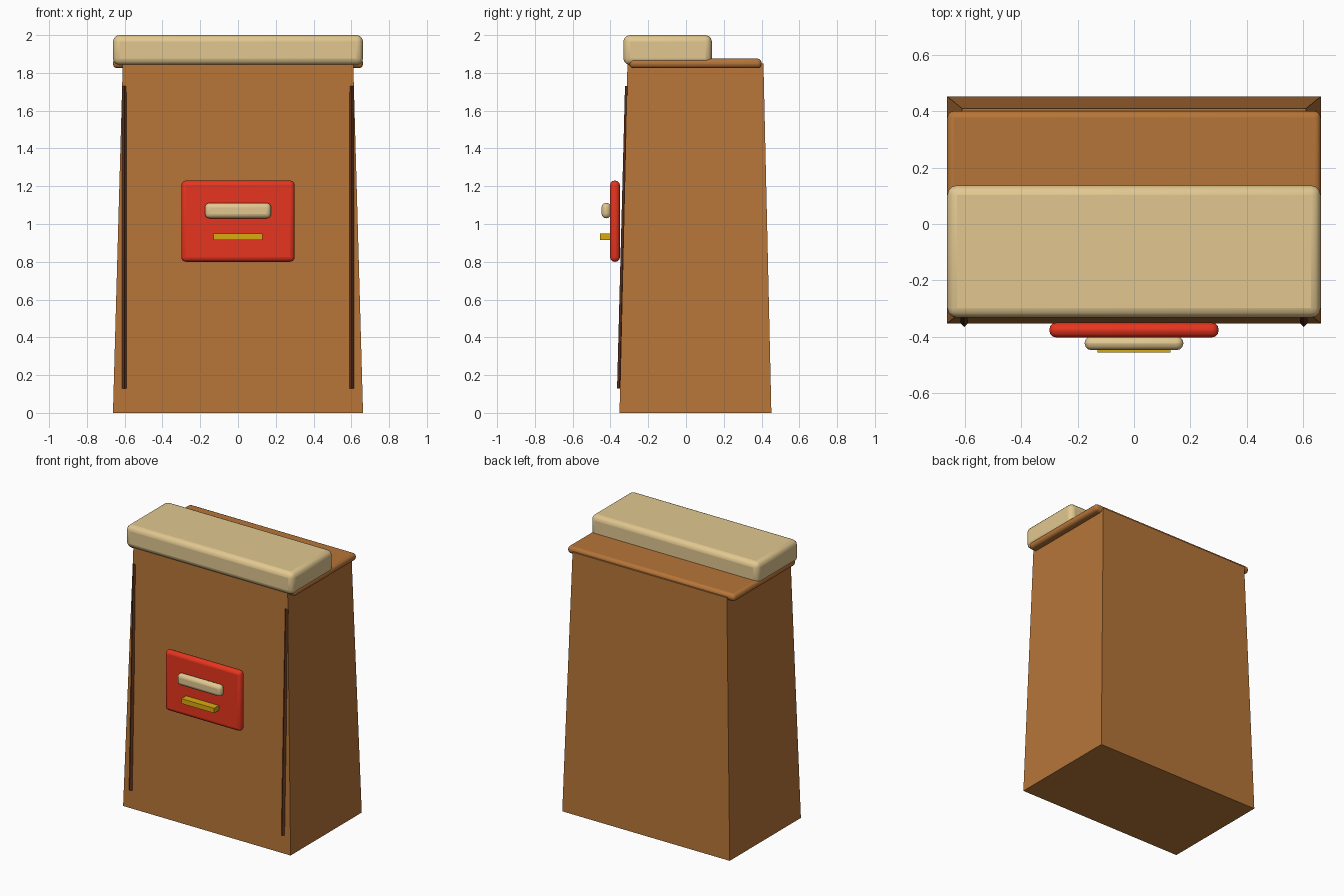
import bpy
import bmesh
import math
from mathutils import Vector

cube = bpy.data.objects.get("Cube")
if cube:
    bpy.data.objects.remove(cube, do_unlink=True)


def material(name, rgb):
    mat = bpy.data.materials.new(name)
    mat.use_nodes = True
    color = (*rgb, 1)
    mat.diffuse_color = color
    mat.node_tree.nodes["Principled BSDF"].inputs["Base Color"].default_value = color
    return mat


paper = material("brown paper", (0.47, 0.178, 0.04))
crease = material("dark crease", (0.11, 0.032, 0.013))
cream = material("cream", (0.76, 0.575, 0.28))
red = material("red", (0.80, 0.035, 0.013))
gold = material("gold", (0.70, 0.41, 0.005))


def finish(name, bm, mat):
    bmesh.ops.recalc_face_normals(bm, faces=bm.faces)
    mesh = bpy.data.meshes.new(name)
    bm.to_mesh(mesh)
    bm.free()
    mesh.materials.append(mat)
    obj = bpy.data.objects.new(name, mesh)
    bpy.context.collection.objects.link(obj)
    return obj


def box(name, low, high, mat, bevel=0, segments=3):
    """Box between two corners, with optionally rounded edges."""
    low, high = Vector(low), Vector(high)
    bm = bmesh.new()
    bmesh.ops.create_cube(bm, size=1)
    for v in bm.verts:
        v.co = (low + high) / 2 + v.co * (high - low)
    obj = finish(name, bm, mat)
    if bevel:
        mod = obj.modifiers.new("rounded edges", "BEVEL")
        mod.width = bevel
        mod.segments = segments
        bpy.ops.object.select_all(action="DESELECT")
        obj.select_set(True)
        bpy.context.view_layer.objects.active = obj
        bpy.ops.object.shade_smooth_by_angle(angle=math.radians(40))
    return obj


# Tapered bag body
bm = bmesh.new()
bmesh.ops.create_cube(bm, size=2)
for v in bm.verts:
    half_x, half_y, z = (0.61, 0.36, 1.85) if v.co.z > 0 else (0.662, 0.402, 0)
    v.co = (v.co.x * half_x, 0.05 + v.co.y * half_y, z)
finish("bag_body", bm, paper)

# Folded top: thin rim with a thick roll at the front
box("top_rim", (-0.662, -0.30, 1.825), (0.662, 0.40, 1.876), paper, 0.022)
box("rolled_top", (-0.662, -0.332, 1.842), (0.662, 0.137, 2.0), cream, 0.035)

# Front label with its raised bars
box("label", (-0.30, -0.402, 0.80), (0.30, -0.35, 1.23), red, 0.024)
box("label_bar", (-0.175, -0.447, 1.03), (0.175, -0.398, 1.112), cream, 0.024)
box("label_strip", (-0.13, -0.455, 0.914), (0.13, -0.395, 0.949), gold)

# Diamond-section creases lying along the sloping front
for side, x in (("left", 0.602), ("right", -0.602)):
    bm = bmesh.new()
    rings = []
    for y, z in ((-0.352, 0.13), (-0.31, 1.73)):
        rings.append([bm.verts.new((x + 0.013 * math.cos(i * math.pi / 2),
                                    y + 0.013 * math.sin(i * math.pi / 2), z))
                      for i in range(4)])
    bottom, top = rings
    for i in range(4):
        j = (i + 1) % 4
        bm.faces.new((bottom[i], bottom[j], top[j], top[i]))
    bm.faces.new(bottom)
    bm.faces.new(top)
    finish(side + "_crease", bm, crease)
